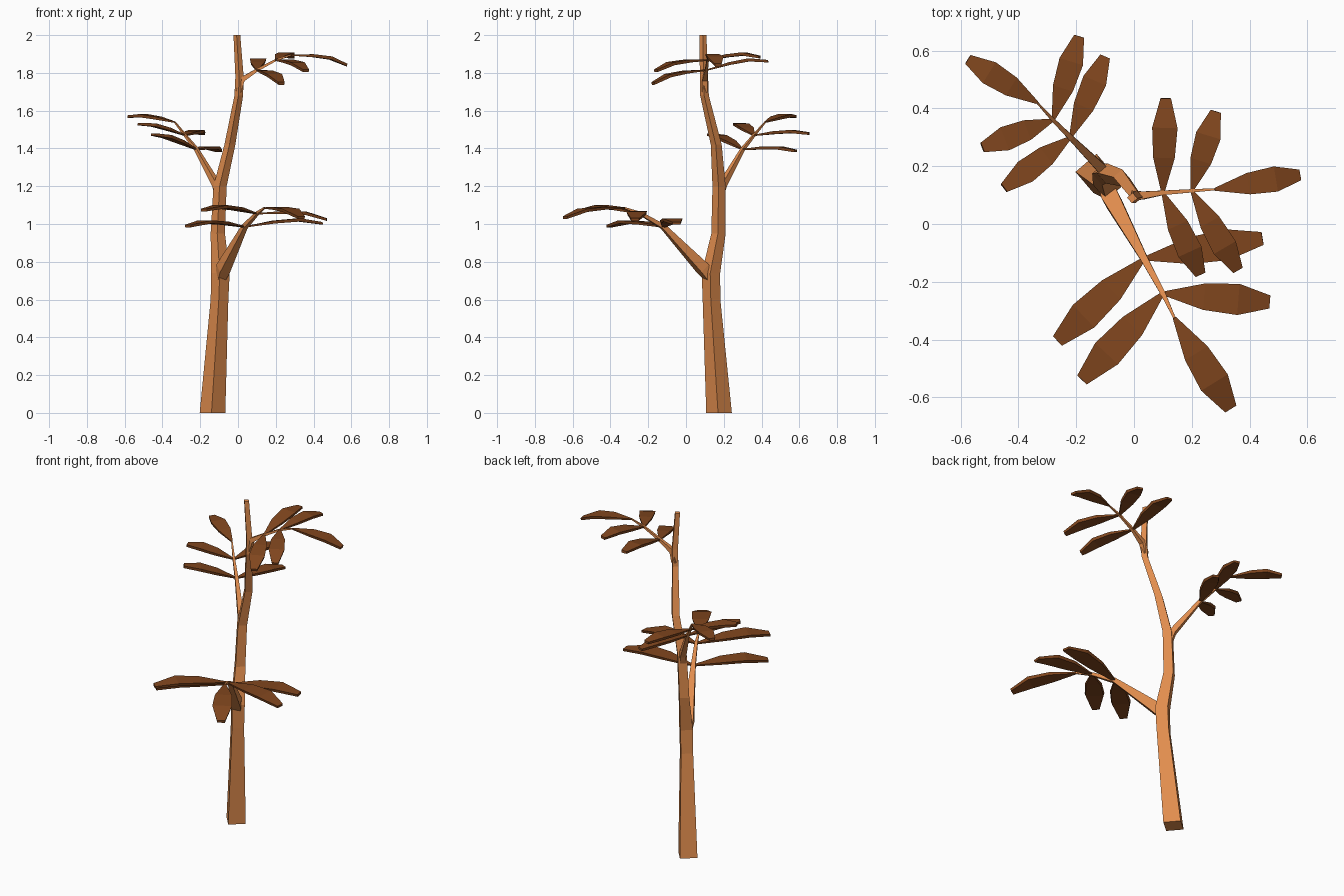
import bpy, bmesh, math
from mathutils import Vector

if "Cube" in bpy.data.objects:
    bpy.data.objects.remove(bpy.data.objects["Cube"])


def material(name, rgb):
    m = bpy.data.materials.new(name)
    m.diffuse_color = (*rgb, 1)
    m.use_nodes = True
    m.node_tree.nodes["Principled BSDF"].inputs["Base Color"].default_value = m.diffuse_color
    return m


BARK = material("light bark", (0.75, 0.265, 0.075))
LEAF = material("brown leaf", (0.22, 0.062, 0.013))


def loft(name, rings, mat):
    """Skin a list of equal-length rings and cap both ends."""
    bm = bmesh.new()
    vr = [[bm.verts.new(p) for p in r] for r in rings]
    n = len(vr[0])
    for a, b in zip(vr, vr[1:]):
        for i in range(n):
            j = (i + 1) % n
            bm.faces.new((a[i], a[j], b[j], b[i]))
    bm.faces.new(vr[0][::-1])
    bm.faces.new(vr[-1])
    bmesh.ops.recalc_face_normals(bm, faces=bm.faces)
    me = bpy.data.meshes.new(name)
    bm.to_mesh(me)
    bm.free()
    me.materials.append(mat)
    ob = bpy.data.objects.new(name, me)
    bpy.context.collection.objects.link(ob)
    return ob


def limb(name, path, flat=False):
    """Square tapering limb; path holds (x, y, z, radius)."""
    pts = [Vector(p[:3]) for p in path]
    rings = []
    for i, p in enumerate(pts):
        t = (pts[min(i + 1, len(pts) - 1)] - pts[max(i - 1, 0)]).normalized()
        if flat:
            u, v = Vector((1, 0, 0)), Vector((0, 1, 0))
        else:
            u = t.cross(Vector((0, 0, 1))).normalized()
            v = u.cross(t)
        r = path[i][3]
        off = -0.08 if flat else math.pi / 4
        rings.append([p + r * (math.cos(a) * u + math.sin(a) * v)
                      for a in (off + k * math.pi / 2 for k in range(4))])
    return loft(name, rings, BARK)


def leaf(name, base, tip, width, arch):
    """Thin arched slab leaf with a blunt tip."""
    base, tip = Vector(base), Vector(tip)
    d = tip - base
    side = Vector((-d.y, d.x, 0)).normalized()
    up = d.cross(side).normalized()
    rings = []
    # position along leaf, width factor, lift factor, thickness
    for t, w, lift, th in ((0, .12, 0, .008), (.38, .85, .8, .018),
                           (.7, 1, 1, .020), (1, .42, 0, .016)):
        c = base + d * t + up * arch * lift
        s = side * width * w / 2
        h = up * th / 2
        rings.append([c + s + h * .7, c - s + h * .7, c - s * .9 - h, c + s * .9 - h])
    return loft(name, rings, LEAF)


# Trunk
limb("trunk", [(-.135, .175, 0, .068), (-.098, .135, .6, .047), (-.093, .132, .74, .049),
               (-.107, .172, .95, .038), (-.095, .175, 1.2, .035), (-.043, .16, 1.42, .029),
               (.004, .098, 1.68, .023), (.008, .095, 1.78, .022), (-.006, .09, 2, .018)], True)

# Branches: path, leaf width, leaf arch, leaves (path index, tip)
branches = {
    "lower": ([(-.098, .135, .7, .03), (-.078, .088, .765, .042), (.035, -.12, .985, .018),
               (.1, -.24, 1.055, .012), (.14, -.325, 1.085, .006)], .108, .024,
              [(2, (.445, -.05, 1.005)), (2, (-.265, -.405, .99)), (3, (.47, -.27, 1.025)),
               (3, (-.18, -.54, 1.075)), (4, (.335, -.64, 1.035))]),
    "middle": ([(-.1, .175, 1.14, .022), (-.115, .195, 1.21, .024), (-.22, .3, 1.395, .013),
                (-.28, .36, 1.47, .009), (-.335, .42, 1.54, .005)], .085, .014,
               [(2, (-.1, .58, 1.388)), (2, (-.45, .125, 1.475)), (3, (-.19, .65, 1.48)),
                (3, (-.525, .265, 1.53)), (4, (-.575, .57, 1.57))]),
    "upper": ([(.003, .1, 1.7, .02), (.022, .098, 1.765, .02), (.1, .108, 1.815, .011),
               (.2, .115, 1.868, .008), (.28, .12, 1.895, .005)], .088, .022,
              [(2, (.11, .435, 1.863)), (2, (.23, -.175, 1.745)), (3, (.283, .39, 1.885)),
               (3, (.36, -.16, 1.812)), (4, (.575, .17, 1.843))]),
}
for tag, (path, width, arch, leaves) in branches.items():
    limb(tag + "_branch", path)
    for n, (i, tip) in enumerate(leaves):
        leaf(f"{tag}_leaf_{n + 1}", path[i][:3], tip, width, arch)
